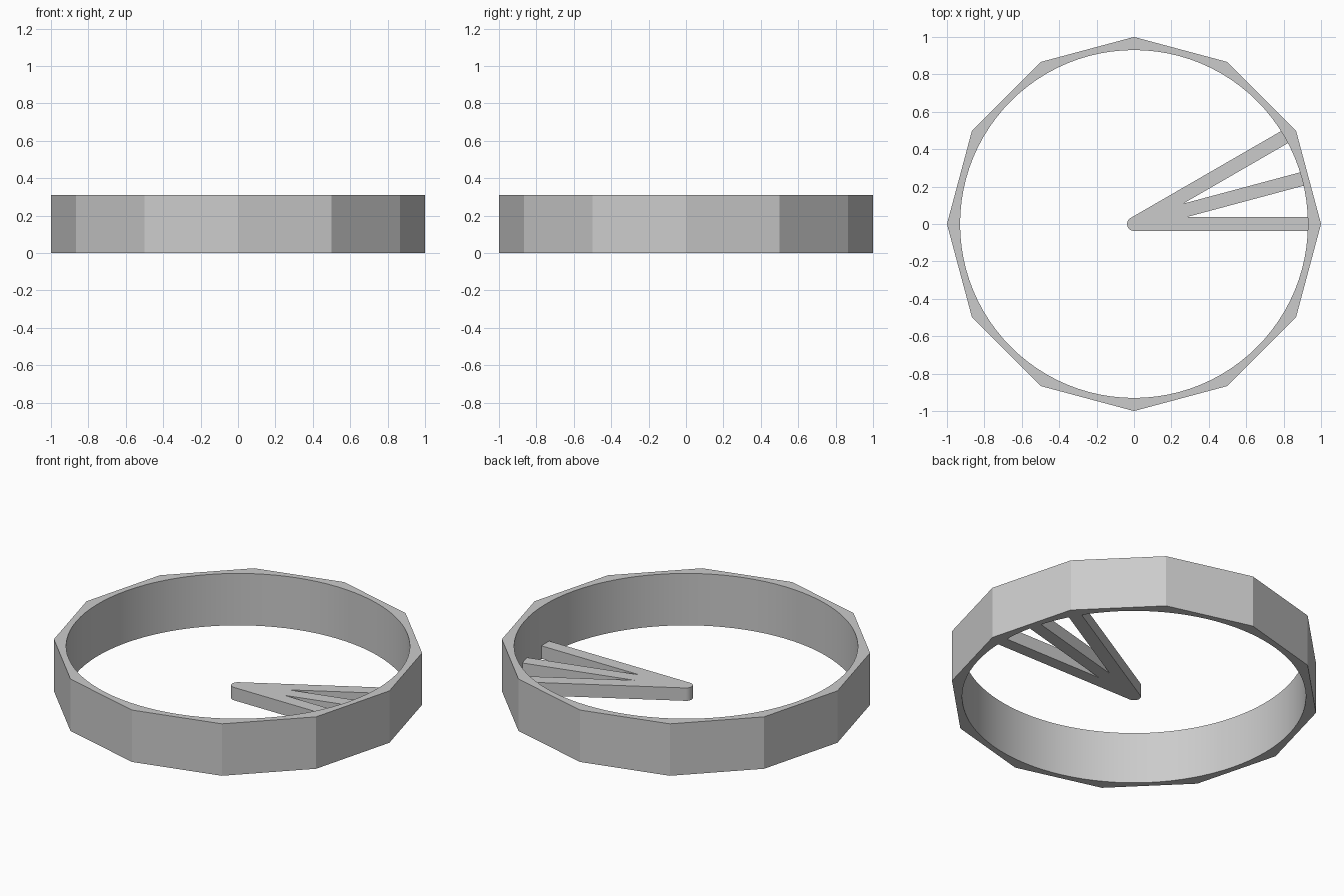
import bpy
import bmesh
from math import cos, sin, radians, pi

cube = bpy.data.objects.get("Cube")
if cube:
    bpy.data.objects.remove(cube, do_unlink=True)

RIM_H, INNER_R, SIDES, SEGMENTS = 0.31, 0.93, 12, 96
SPOKE_H, HALF_W, SPOKE_STEP, SPOKES = 0.077, 0.037, radians(15), 3

grey = bpy.data.materials.new("plain grey")
grey.use_nodes = True
colour = (0.6, 0.6, 0.6, 1)
grey.diffuse_color = colour
grey.node_tree.nodes["Principled BSDF"].inputs["Base Color"].default_value = colour


def finish(bm, name):
    """Turn a bmesh into a smooth-shaded object with sharp corners."""
    bmesh.ops.recalc_face_normals(bm, faces=bm.faces)
    mesh = bpy.data.meshes.new(name)
    bm.to_mesh(mesh)
    bm.free()
    mesh.materials.append(grey)
    obj = bpy.data.objects.new(name, mesh)
    bpy.context.collection.objects.link(obj)
    bpy.ops.object.select_all(action='DESELECT')
    obj.select_set(True)
    bpy.context.view_layer.objects.active = obj
    bpy.ops.object.shade_smooth_by_angle(angle=radians(20))
    return obj


def polar(r, a):
    return r * cos(a), r * sin(a)


def extrude_up(bm, faces, height):
    new = bmesh.ops.extrude_face_region(bm, geom=faces)["geom"]
    verts = [v for v in new if isinstance(v, bmesh.types.BMVert)]
    bmesh.ops.translate(bm, verts=verts, vec=(0, 0, height))


# Rim: twelve flat sides outside, round bore inside
bm = bmesh.new()
outer, inner = [], []
side = 2 * pi / SIDES
for i in range(SEGMENTS):
    a = 2 * pi * i / SEGMENTS
    along = (i % (SEGMENTS // SIDES)) * 2 * pi / SEGMENTS
    flat_r = cos(side / 2) / cos(along - side / 2)
    outer.append(bm.verts.new((*polar(flat_r, a), 0)))
    inner.append(bm.verts.new((*polar(INNER_R, a), 0)))
base = [bm.faces.new((inner[i - 1], outer[i - 1], outer[i], inner[i]))
        for i in range(SEGMENTS)]
extrude_up(bm, base, RIM_H)
finish(bm, "rim")

# Spokes: three arms fanning from one rounded hub end
last = SPOKE_STEP * (SPOKES - 1)
start, end = last + pi / 2, 3 * pi / 2
outline = [polar(HALF_W, start + (end - start) * i / 16) for i in range(17)]
for n in range(SPOKES):
    a = n * SPOKE_STEP
    for s in (-HALF_W, HALF_W):
        outline.append((INNER_R * cos(a) - s * sin(a),
                        INNER_R * sin(a) + s * cos(a)))
    if n < SPOKES - 1:
        outline.append(polar(HALF_W / sin(SPOKE_STEP / 2), a + SPOKE_STEP / 2))
bm = bmesh.new()
base = bm.faces.new([bm.verts.new((x, y, 0)) for x, y in outline])
extrude_up(bm, [base], SPOKE_H)
finish(bm, "fan_spokes")
